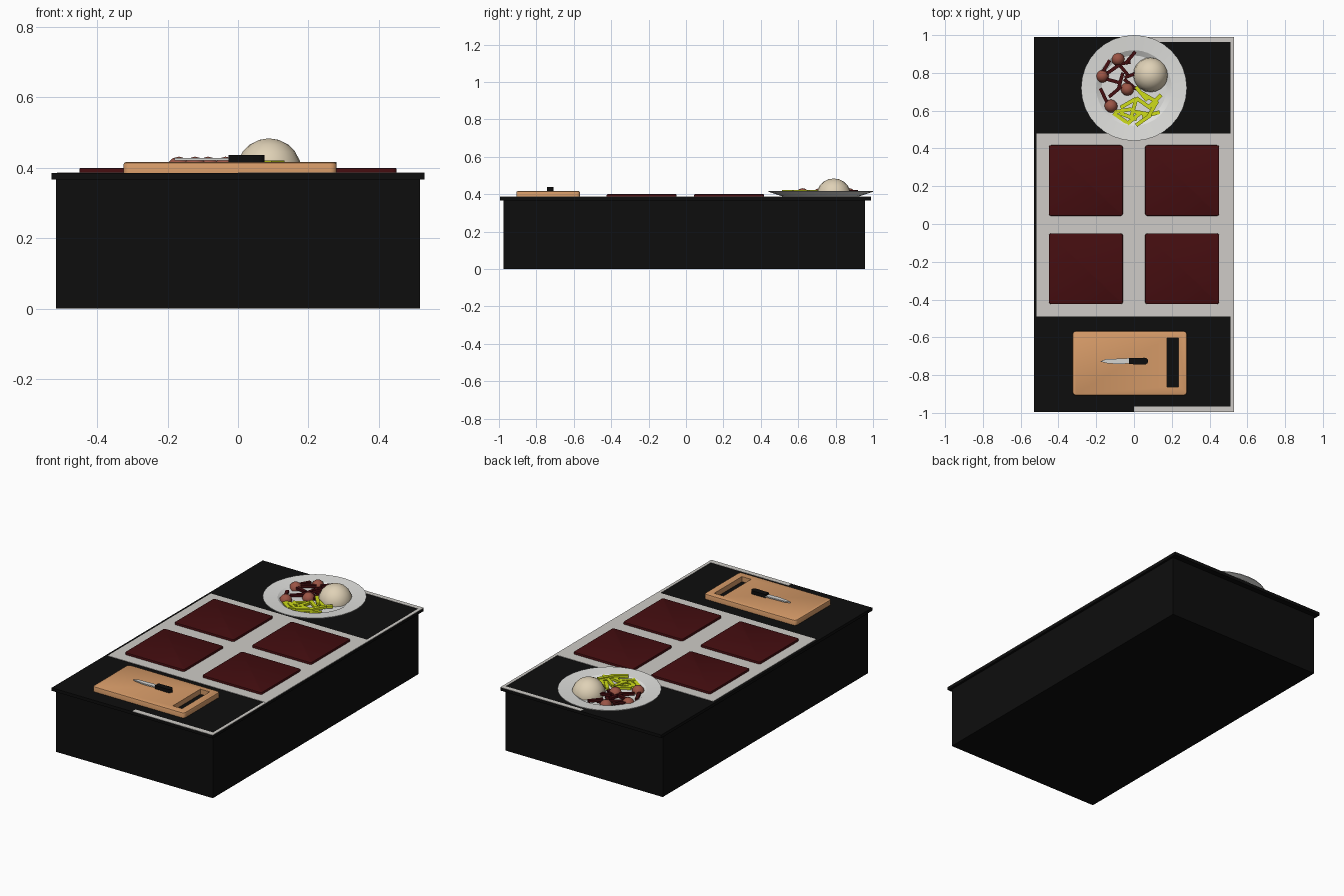
import bpy, bmesh, math
from mathutils import Matrix, Vector

if "Cube" in bpy.data.objects:
    bpy.data.objects.remove(bpy.data.objects["Cube"])


def mat(name, r, g, b):
    m = bpy.data.materials.new(name)
    m.diffuse_color = (r, g, b, 1)
    m.use_nodes = True
    m.node_tree.nodes["Principled BSDF"].inputs["Base Color"].default_value = m.diffuse_color
    return m


BLACK = mat("black", 0.004, 0.004, 0.004)
GREY = mat("warm grey", 0.62, 0.60, 0.57)
RED = mat("dark red", 0.058, 0.004, 0.005)
WOOD = mat("wood", 0.68, 0.33, 0.14)
WHITE = mat("plate white", 0.74, 0.74, 0.72)
STEEL = mat("steel", 0.66, 0.66, 0.64)
CREAM = mat("cream", 0.74, 0.64, 0.47)
BROWN = mat("meat brown", 0.33, 0.09, 0.06)
GREEN = mat("yellow green", 0.62, 0.72, 0.01)


def finish(name, bm, material, smooth=0):
    bmesh.ops.recalc_face_normals(bm, faces=bm.faces)
    me = bpy.data.meshes.new(name)
    bm.to_mesh(me)
    bm.free()
    me.materials.append(material)
    ob = bpy.data.objects.new(name, me)
    bpy.context.collection.objects.link(ob)
    if smooth:
        bpy.ops.object.select_all(action='DESELECT')
        ob.select_set(True)
        bpy.context.view_layer.objects.active = ob
        bpy.ops.object.shade_smooth_by_angle(angle=math.radians(smooth))
    return ob


def add_box(bm, lo, hi):
    c = [(a + b) / 2 for a, b in zip(lo, hi)]
    s = [b - a for a, b in zip(lo, hi)]
    bmesh.ops.create_cube(bm, size=1, matrix=Matrix.Translation(c) @ Matrix.Diagonal((*s, 1)))


def box(name, lo, hi, material, corner=0, edge=0):
    bm = bmesh.new()
    add_box(bm, lo, hi)
    if corner:  # round the vertical edges
        up = [e for e in bm.edges if abs(e.verts[0].co.z - e.verts[1].co.z) > 1e-5]
        bmesh.ops.bevel(bm, geom=up, offset=corner, segments=4, profile=0.5, affect='EDGES')
    if edge:  # soften the top rim
        top = [e for e in bm.edges if all(abs(v.co.z - hi[2]) < 1e-5 for v in e.verts)]
        bmesh.ops.bevel(bm, geom=top, offset=edge, segments=2, profile=0.5, affect='EDGES')
    return finish(name, bm, material, 35 if corner else 0)


def extrude(name, pts, z0, z1, material, smooth=0):
    bm = bmesh.new()
    f = bm.faces.new([bm.verts.new((x, y, z0)) for x, y in pts])
    r = bmesh.ops.extrude_face_region(bm, geom=[f])
    vs = [v for v in r['geom'] if isinstance(v, bmesh.types.BMVert)]
    bmesh.ops.translate(bm, verts=vs, vec=(0, 0, z1 - z0))
    return finish(name, bm, material, smooth)


# counter body and overhanging top
box("counter_body", (-0.517, -0.975, 0), (0.517, 0.957, 0.368), BLACK)
box("counter_top", (-0.53, -0.995, 0.367), (0.53, 0.99, 0.385), BLACK)

# grey hob surface and border strips
box("hob_surface", (-0.515, -0.49, 0.384), (0.53, 0.48, 0.387), GREY)
box("side_border", (0.512, -0.995, 0.384), (0.53, 0.99, 0.3865), GREY)
box("back_border", (0.0, 0.963, 0.384), (0.512, 0.99, 0.3865), GREY)
box("front_border", (0.0, -0.995, 0.384), (0.512, -0.965, 0.3865), GREY)

# four heating panels
for i, x in enumerate((-0.255, 0.255)):
    for j, y in enumerate((-0.237, 0.23)):
        box(f"heating_panel_{i}{j}", (x - 0.196, y - 0.187, 0.385),
            (x + 0.196, y + 0.187, 0.400), RED, 0.012, 0.005)

# cutting board with a handle slot
board = box("cutting_board", (-0.325, -0.907, 0.3855), (0.28, -0.567, 0.416), WOOD, 0.018, 0.006)
cutter = box("slot_cutter", (0.175, -0.863, 0.3), (0.236, -0.603, 0.5), WOOD)
cutter.hide_render = True
mod = board.modifiers.new("slot", 'BOOLEAN')
mod.operation = 'DIFFERENCE'
mod.solver = 'EXACT'
mod.object = cutter
bpy.context.view_layer.objects.active = board
bpy.ops.object.modifier_apply(modifier="slot")
bpy.data.objects.remove(cutter)

# knife
extrude("knife_blade", [(-0.18, -0.728), (-0.15, -0.716), (-0.02, -0.71), (-0.02, -0.738),
                        (-0.08, -0.742), (-0.14, -0.738)], 0.421, 0.428, STEEL)
end = [(0.055 + 0.02 * math.sin(a), -0.726 + 0.018 * math.cos(a))
       for a in [math.pi * k / 8 for k in range(9)]]
extrude("knife_handle", [(-0.027, -0.742), (-0.027, -0.71)] + end, 0.417, 0.437, BLACK, 35)

# plate: lathed profile
PX, PY = 0.0, 0.72
bm = bmesh.new()
prof = [(0, 0.393), (0.172, 0.393), (0.2, 0.41), (0.28, 0.417), (0.28, 0.413), (0.2, 0.3865), (0, 0.3865)]
vs = [bm.verts.new((r, 0, z)) for r, z in prof]
es = [bm.edges.new(p) for p in zip(vs, vs[1:])]
bmesh.ops.spin(bm, geom=vs + es, cent=(0, 0, 0), axis=(0, 0, 1), angle=math.tau, steps=32)
bmesh.ops.remove_doubles(bm, verts=bm.verts, dist=1e-4)
bmesh.ops.translate(bm, verts=bm.verts, vec=(PX, PY, 0))
finish("plate", bm, WHITE, 15)


def ball(name, x, y, z, r, material, seg):
    bm = bmesh.new()
    bmesh.ops.create_uvsphere(bm, u_segments=seg, v_segments=seg // 2, radius=r,
                              matrix=Matrix.Translation((x, y, z)))
    # drop whatever would poke below the plate floor
    g = bm.verts[:] + bm.edges[:] + bm.faces[:]
    bmesh.ops.bisect_plane(bm, geom=g, plane_co=(0, 0, 0.39), plane_no=(0, 0, -1), clear_outer=True)
    finish(name, bm, material, 60)


# rice mound and meatballs
ball("rice_mound", 0.088, 0.79, 0.392, 0.092, CREAM, 20)
for i, (x, y) in enumerate([(-0.085, 0.873), (-0.168, 0.783), (-0.122, 0.624), (-0.035, 0.714)]):
    ball(f"meatball_{i}", x, y, 0.397, 0.035, BROWN, 12)


def sticks(name, rows, length, width, material):
    bm = bmesh.new()
    for k, (x, y, deg) in enumerate(rows):
        m = (Matrix.Translation((x, y, 0.399 + 0.005 * (k % 4)))
             @ Matrix.Rotation(math.radians(deg), 4, 'Z')
             @ Matrix.Diagonal((length, width, 0.014, 1)))
        bmesh.ops.create_cube(bm, size=1, matrix=m)
    finish(name, bm, material)


# dark strips: x, y, turn in degrees
sticks("dark_strips", [(-0.16, 0.68, -65), (-0.07, 0.76, 75), (-0.11, 0.82, 35), (-0.02, 0.88, 50),
                       (-0.05, 0.81, -50), (-0.10, 0.70, 40), (-0.12, 0.76, -15), (-0.01, 0.79, 20),
                       (-0.06, 0.85, 10), (-0.02, 0.74, -40), (-0.15, 0.83, 60)], 0.085, 0.018, RED)
# green beans
sticks("green_beans", [(-0.06, 0.60, 10), (0.0, 0.56, 40), (0.05, 0.64, -35), (0.10, 0.61, 60),
                       (-0.03, 0.64, 30), (0.03, 0.59, -10), (0.08, 0.67, -30), (0.05, 0.55, 35),
                       (-0.07, 0.56, -35), (0.0, 0.62, 75), (0.11, 0.65, 45), (0.04, 0.69, -50),
                       (-0.03, 0.57, -20), (0.09, 0.58, 15)], 0.095, 0.02, GREEN)
